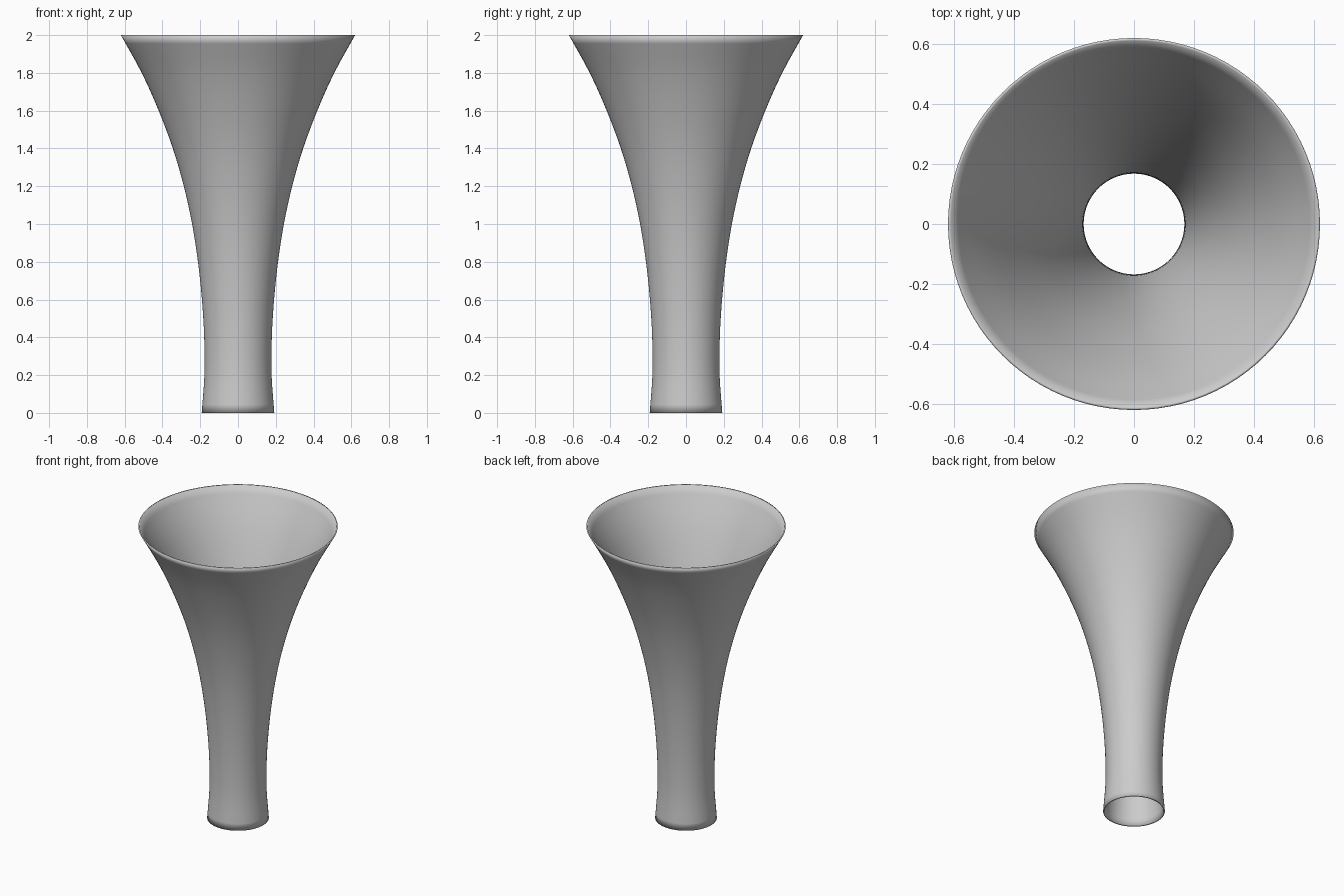
import bpy, bmesh, math

if "Cube" in bpy.data.objects:
    bpy.data.objects.remove(bpy.data.objects["Cube"])

# Outer radius of the flared tube at z = 0, 0.2, 0.4 ... 2.0
RADII = [0.192, 0.178, 0.179, 0.191, 0.212, 0.243, 0.287, 0.345, 0.42, 0.51, 0.62]
WALL = 0.009
SEGMENTS = 96
STEPS = 44


def radius(z):
    """Catmull-Rom interpolation through the evenly spaced radii."""
    p = [2 * RADII[0] - RADII[1]] + RADII + [2 * RADII[-1] - RADII[-2]]
    i = min(int(z / 0.2), len(RADII) - 2)
    t = z / 0.2 - i
    a, b, c, d = p[i:i + 4]
    return 0.5 * (2 * b + (c - a) * t + (2 * a - 5 * b + 4 * c - d) * t ** 2
                  + (3 * b - a - 3 * c + d) * t ** 3)


# Closed wall profile: up the outside, down the inside
heights = [2 * i / STEPS for i in range(STEPS + 1)]
profile = [(radius(z), z) for z in heights]
profile += [(radius(z) - WALL, z) for z in reversed(heights)]

# Revolve the profile into an open-ended flared tube
bm = bmesh.new()
rings = []
for r, z in profile:
    rings.append([bm.verts.new((r * math.cos(math.tau * s / SEGMENTS),
                                r * math.sin(math.tau * s / SEGMENTS), z))
                  for s in range(SEGMENTS)])
for k, low in enumerate(rings):
    high = rings[(k + 1) % len(rings)]
    for s in range(SEGMENTS):
        n = (s + 1) % SEGMENTS
        bm.faces.new((low[s], low[n], high[n], high[s])).smooth = True
bmesh.ops.recalc_face_normals(bm, faces=bm.faces)

mesh = bpy.data.meshes.new("flared_vase")
bm.to_mesh(mesh)
bm.free()
bpy.context.collection.objects.link(bpy.data.objects.new("flared_vase", mesh))
